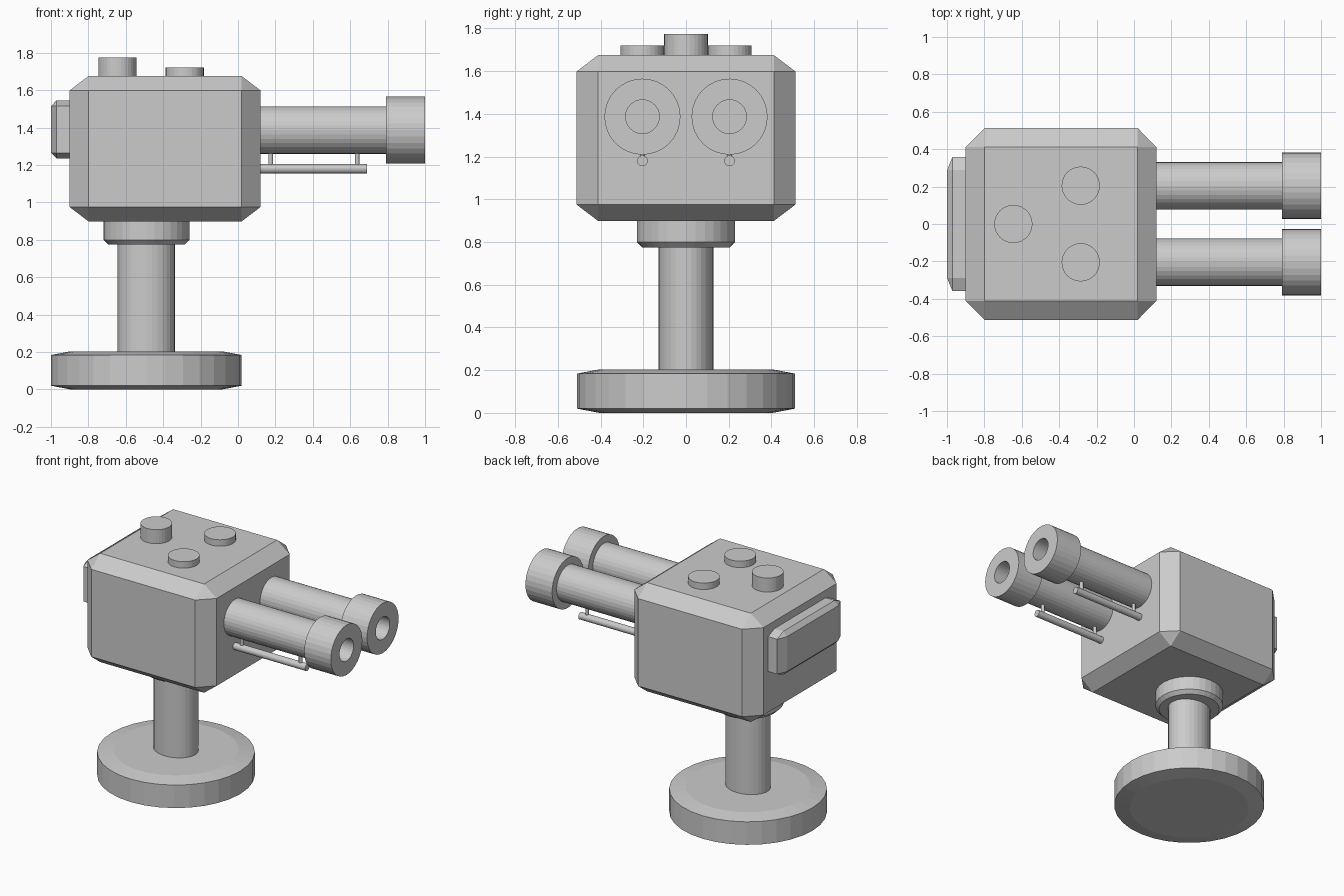
import bpy, bmesh, math
from mathutils import Matrix

if "Cube" in bpy.data.objects:
    bpy.data.objects.remove(bpy.data.objects["Cube"])

ALONG_X = Matrix.Rotation(math.pi / 2, 4, 'Y')


def finish(name, bm, matrix, mirrored=False):
    """Place the mesh, recalculate normals and link it as an object."""
    bm.transform(matrix)
    bmesh.ops.recalc_face_normals(bm, faces=bm.faces)
    mesh = bpy.data.meshes.new(name)
    bm.to_mesh(mesh)
    bm.free()
    ob = bpy.data.objects.new(name, mesh)
    bpy.context.collection.objects.link(ob)
    if mirrored:
        mod = ob.modifiers.new("mirror", 'MIRROR')
        mod.use_axis = (False, True, False)
    return ob


def lathe(name, profile, loc, sides=32, axis=Matrix(), squash=(1, 1), mirrored=False):
    """Spin a (radius, height) profile; both ends are capped."""
    bm = bmesh.new()
    rings = []
    for r, h in profile:
        angles = [2 * math.pi * i / sides for i in range(sides)]
        rings.append([bm.verts.new((r * squash[0] * math.cos(a), r * squash[1] * math.sin(a), h))
                      for a in angles])
    for lo, hi in zip(rings, rings[1:]):
        for i in range(sides):
            j = (i + 1) % sides
            bm.faces.new((lo[i], lo[j], hi[j], hi[i]))
    bm.faces.new(rings[0])
    bm.faces.new(rings[-1])
    return finish(name, bm, Matrix.Translation(loc) @ axis, mirrored)


def chamfered_box(name, loc, half, amount=0.196):
    """Bevel a 2-unit cube, then stretch it so the chamfer stretches too."""
    bm = bmesh.new()
    bmesh.ops.create_cube(bm, size=2)
    bmesh.ops.bevel(bm, geom=bm.edges[:], offset=amount, segments=1,
                    affect='EDGES', profile=0.5)
    return finish(name, bm, Matrix.Translation(loc) @ Matrix.Diagonal((*half, 1)))


# Stand: chamfered disc, slightly oval post, collar under the housing
CX = -0.49
lathe("base", [(0.405, 0), (0.51, 0.02), (0.51, 0.184), (0.405, 0.204)], (CX, 0, 0))
lathe("post", [(1, 0.15), (1, 0.95)], (CX, 0, 0), squash=(0.153, 0.128))
lathe("collar", [(0.205, 0.775), (0.23, 0.80), (0.23, 0.95)], (CX, 0, 0))

# Housing and rear plate
chamfered_box("housing", (-0.39, 0, 1.287), (0.51, 0.512, 0.388))
chamfered_box("rear_plate", (-0.85, 0, 1.39), (0.15, 0.358, 0.155))

# Round caps on the roof
lathe("rear_cap", [(0.102, 1.6), (0.102, 1.775)], (-0.645, 0, 0))
lathe("front_cap", [(0.102, 1.6), (0.102, 1.721)], (-0.285, 0.205, 0), mirrored=True)

# Twin barrels with hollow muzzles
BY = 0.204
lathe("barrel", [(0.127, 0), (0.127, 0.79), (0.178, 0.79), (0.178, 1.0),
                 (0.079, 1.0), (0.079, 0.7)],
      (0, BY, 1.387), axis=ALONG_X, mirrored=True)

# Thin rods slung below the barrels on small pegs
lathe("under_rod", [(0.025, 0.05), (0.025, 0.69)], (0, BY, 1.18),
      axis=ALONG_X, mirrored=True)
for label, x in (("rear", 0.175), ("front", 0.637)):
    lathe(label + "_rod_peg", [(0.012, 1.18), (0.012, 1.28)], (x, BY, 0), mirrored=True)
